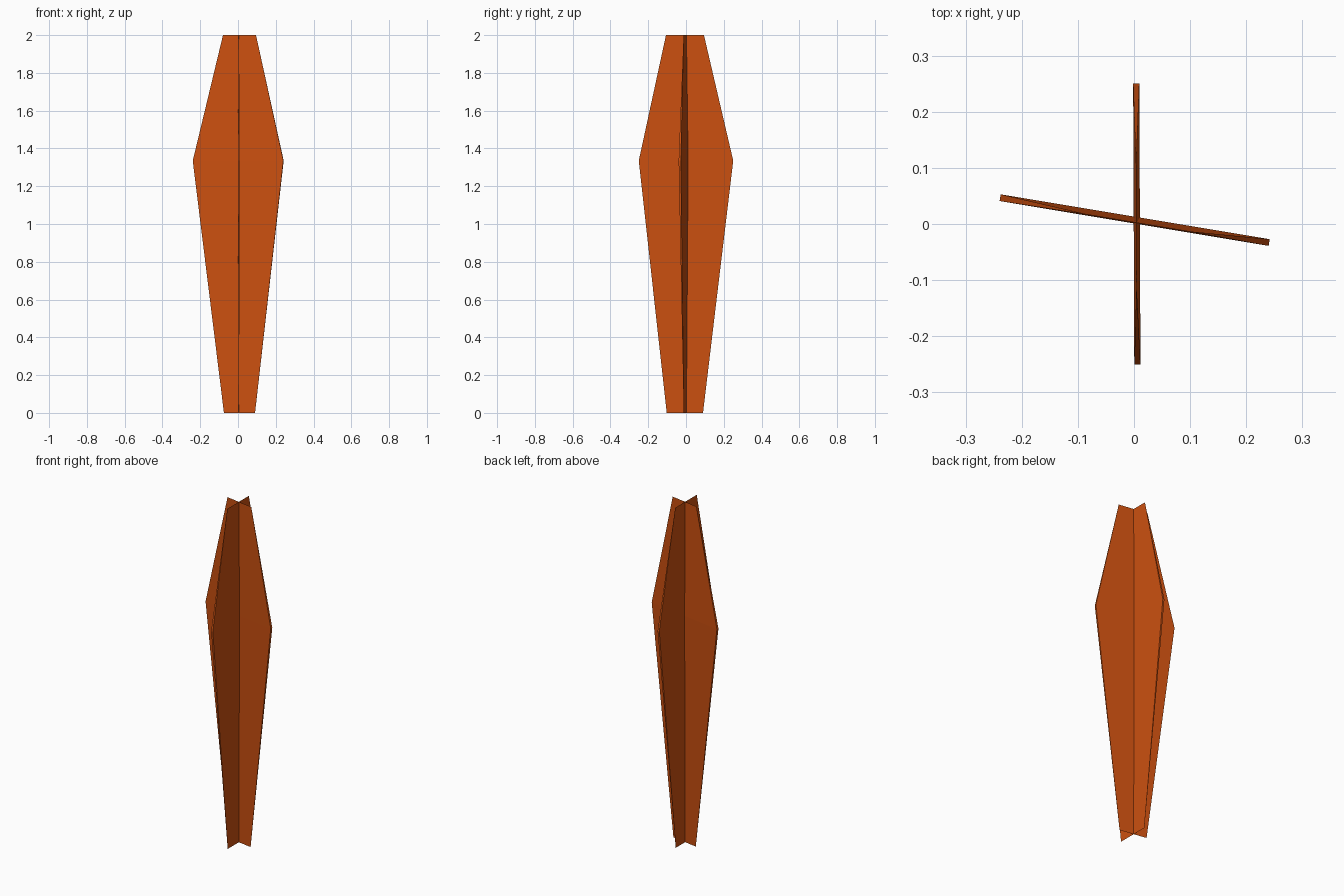
import bpy
from mathutils import Matrix, Vector

if "Cube" in bpy.data.objects:
    bpy.data.objects.remove(bpy.data.objects["Cube"])

mat = bpy.data.materials.new("orange")
mat.diffuse_color = (0.6, 0.08, 0.005, 1)
mat.use_nodes = True
mat.node_tree.nodes["Principled BSDF"].inputs["Base Color"].default_value = mat.diffuse_color


def blade(name, direction, bottom, middle, top):
    """Thin six-sided blade, sharp at both ends and thickest at its shoulder.
    Each row: (start, end, z, sideways offset, thickness)."""
    u = Vector(direction).normalized()
    n = Vector((-u.y, u.x, 0))
    verts = []
    for start, end, z, offset, thick in (bottom, middle, top):
        sides = (-thick / 2, thick / 2) if thick else (0,)
        for s in sides:
            for along in (start, end):
                verts.append(u * along + n * (offset + s) + Vector((0, 0, z)))
    # 0,1 bottom edge; 2,3 and 4,5 shoulder on each side; 6,7 top edge
    faces = [(0, 1, 3, 2), (2, 3, 7, 6),
             (1, 0, 4, 5), (5, 4, 6, 7),
             (0, 2, 4), (2, 6, 4),
             (1, 5, 3), (3, 5, 7)]
    mesh = bpy.data.meshes.new(name)
    mesh.from_pydata(verts, [], faces)
    mesh.materials.append(mat)
    obj = bpy.data.objects.new(name, mesh)
    bpy.context.collection.objects.link(obj)
    return obj


# Blade running side to side, turned slightly
blade("wide_blade", (0.48, -0.08, 0),
      (-0.076, 0.091, 0, 0.003, 0),
      (-0.243, 0.243, 1.335, 0.007, 0.012),
      (-0.081, 0.096, 2, 0.003, 0))

# Blade running front to back
blade("deep_blade", (-0.002, 0.5, 0),
      (-0.102, 0.09, 0, -0.004, 0),
      (-0.25, 0.25, 1.335, -0.005, 0.011),
      (-0.106, 0.095, 2, -0.004, 0))
